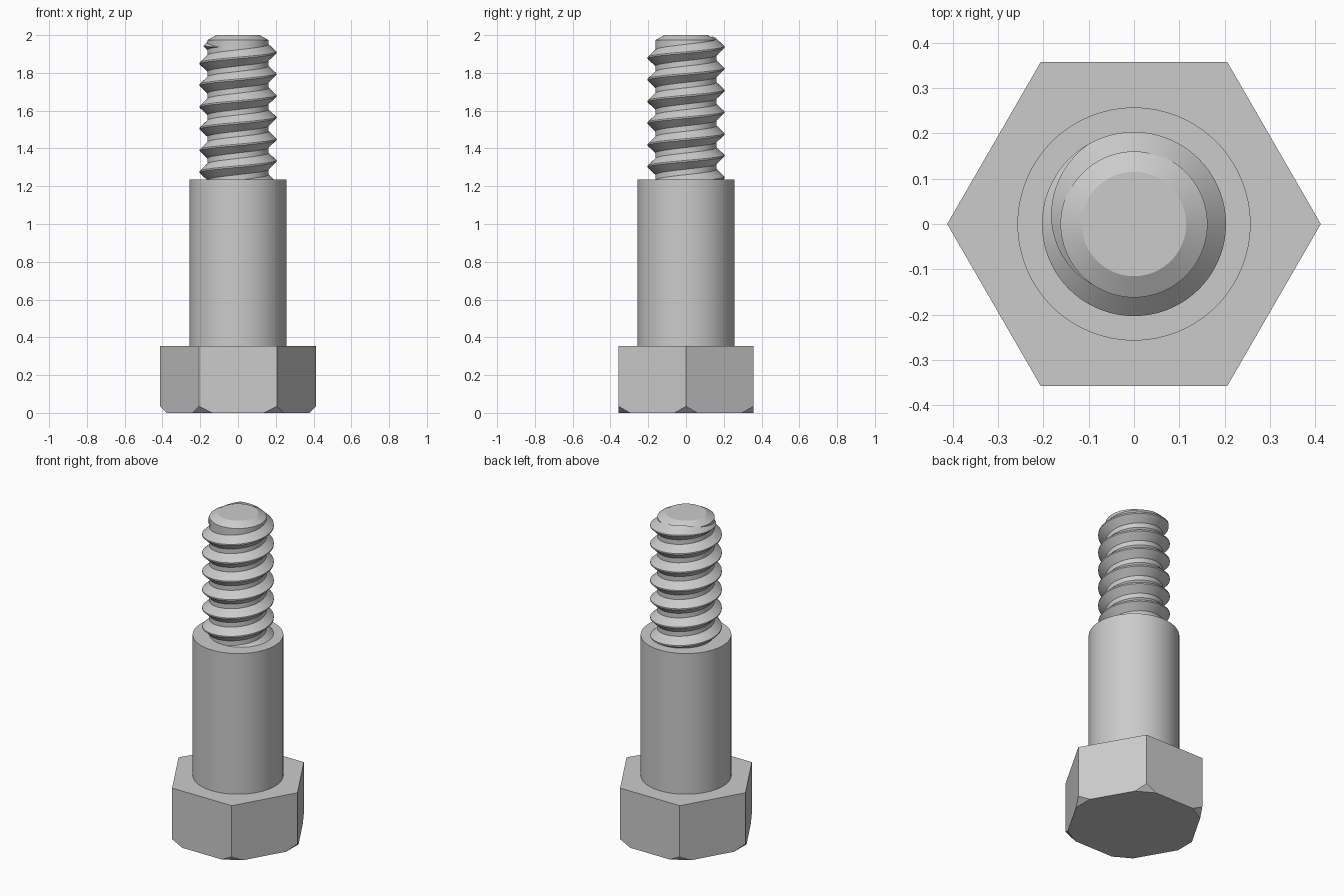
import bpy, bmesh, math
from mathutils import Vector

cube = bpy.data.objects.get("Cube")
if cube:
    bpy.data.objects.remove(cube, do_unlink=True)

steel = bpy.data.materials.new("grey_steel")
steel.use_nodes = True
colour = (0.6, 0.6, 0.6, 1)
steel.diffuse_color = colour
steel.node_tree.nodes["Principled BSDF"].inputs["Base Color"].default_value = colour

HEAD_R, HEAD_H, CUT = 0.412, 0.355, 0.035
SHANK_R, SHANK_TOP = 0.257, 1.235
CORE_R, CREST_R = 0.162, 0.203
PITCH, HALF, FLAT = 0.115, 0.046, 0.004


def finish(bm, name, smooth=False):
    bmesh.ops.recalc_face_normals(bm, faces=bm.faces)
    mesh = bpy.data.meshes.new(name)
    bm.to_mesh(mesh)
    bm.free()
    mesh.materials.append(steel)
    obj = bpy.data.objects.new(name, mesh)
    bpy.context.collection.objects.link(obj)
    if smooth:
        bpy.ops.object.select_all(action='DESELECT')
        obj.select_set(True)
        bpy.context.view_layer.objects.active = obj
        bpy.ops.object.shade_smooth_by_angle(angle=math.radians(25))
    return obj


# Hexagonal head, with each lower corner sliced off
bm = bmesh.new()
base = [bm.verts.new((HEAD_R * math.cos(i * math.pi / 3), HEAD_R * math.sin(i * math.pi / 3), 0))
        for i in range(6)]
face = bm.faces.new(base)
top = bmesh.ops.extrude_face_region(bm, geom=[face], use_keep_orig=True)["geom"]
bmesh.ops.translate(bm, vec=(0, 0, HEAD_H), verts=[v for v in top if isinstance(v, bmesh.types.BMVert)])
for i in range(6):
    out = Vector((math.cos(i * math.pi / 3), math.sin(i * math.pi / 3), 0))
    cut = bmesh.ops.bisect_plane(bm, geom=bm.verts[:] + bm.edges[:] + bm.faces[:],
                                 plane_co=out * HEAD_R + Vector((0, 0, CUT)),
                                 plane_no=out - Vector((0, 0, 1)), clear_outer=True)
    rim = [e for e in cut["geom_cut"] if isinstance(e, bmesh.types.BMEdge)]
    bmesh.ops.edgenet_fill(bm, edges=rim)
finish(bm, "hex_head")


# Turned parts
def lathe(name, profile, segments=96):
    bm = bmesh.new()
    verts = [bm.verts.new((r, 0, z)) for r, z in profile]
    edges = [bm.edges.new(pair) for pair in zip(verts, verts[1:])]
    bmesh.ops.spin(bm, geom=verts + edges, cent=(0, 0, 0), axis=(0, 0, 1),
                   angle=math.tau, steps=segments, use_merge=True)
    bmesh.ops.remove_doubles(bm, verts=bm.verts, dist=0.0001)
    return finish(bm, name, True)


lathe("shank_and_core", [(0, HEAD_H), (SHANK_R, HEAD_H), (SHANK_R, SHANK_TOP), (CORE_R, SHANK_TOP),
                         (CORE_R, 1.973), (0.115, 2), (0, 2)])

# Right-handed thread, starting inside the shank and fading out at the top
STEPS = 72
first, last = -6.25 * math.tau, math.radians(235)
fade_from = math.radians(120)
count = round((last - first) / math.tau * STEPS)
bm = bmesh.new()
rings = []
for k in range(count + 1):
    a = first + (last - first) * k / count
    f = 1 if a < fade_from else max(0.02, (last - a) / (last - fade_from))
    low = 1.908 + PITCH * a / math.tau - HALF
    mid = low + HALF * f
    crest = CORE_R + (CREST_R - CORE_R) * f
    section = [(CORE_R - 0.003, mid - HALF * f), (crest, mid - FLAT * f),
               (crest, mid + FLAT * f), (CORE_R - 0.003, mid + HALF * f)]
    rings.append([bm.verts.new((r * math.cos(a), r * math.sin(a), z)) for r, z in section])
for p, q in zip(rings, rings[1:]):
    for i in range(4):
        j = (i + 1) % 4
        bm.faces.new((p[i], p[j], q[j], q[i]))
bm.faces.new(rings[0])
bm.faces.new(rings[-1])
finish(bm, "screw_thread", True)
